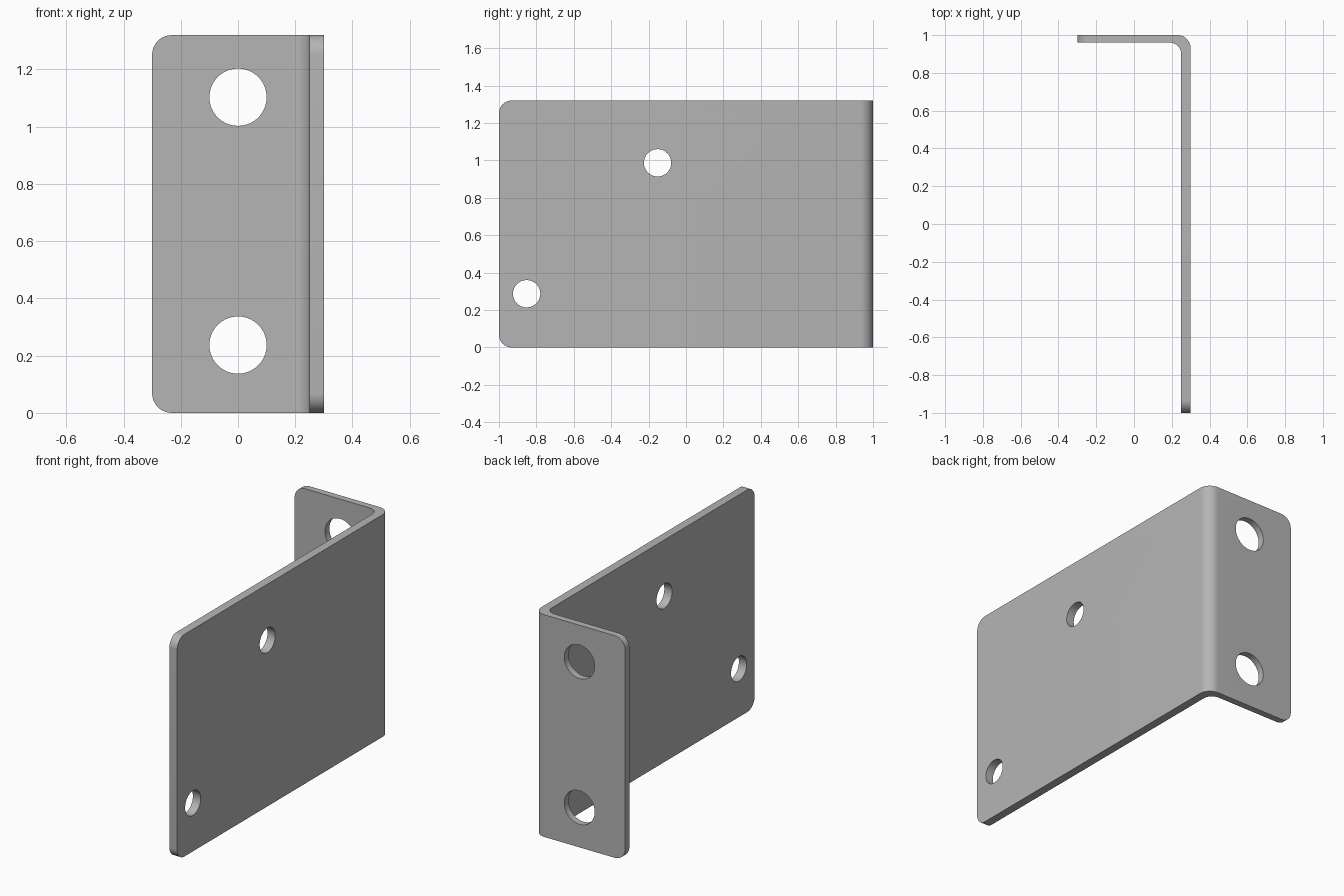
import bpy, bmesh
from math import sin, cos, pi

if "Cube" in bpy.data.objects:
    bpy.data.objects.remove(bpy.data.objects["Cube"])

HEIGHT = 1.32
X_IN, Y_IN = 0.249, 0.960   # inner faces of the plate and the flange
SEG = 12


def arc(cx, cy, rx, ry, start, end):
    return [(cx + rx * cos(start + (end - start) * i / SEG),
             cy + ry * sin(start + (end - start) * i / SEG)) for i in range(SEG + 1)]


# L-shaped bent sheet, drawn from above
profile = [(-0.3, Y_IN), (-0.3, 1.0)]
profile += arc(0.23, 0.93, 0.07, 0.07, pi / 2, 0)
profile += [(0.3, -1.0), (X_IN, -1.0)]
profile += arc(X_IN - 0.06, Y_IN - 0.055, 0.06, 0.055, 0, pi / 2)

bm = bmesh.new()
base = bm.faces.new([bm.verts.new((x, y, 0)) for x, y in profile])
ext = bmesh.ops.extrude_face_region(bm, geom=[base])
bmesh.ops.translate(bm, vec=(0, 0, HEIGHT),
                    verts=[v for v in ext["geom"] if isinstance(v, bmesh.types.BMVert)])

# Rounded corners at the two free ends
corners = [e for e in bm.edges
           if abs(e.verts[0].co.z - e.verts[1].co.z) < 1e-4
           and (all(abs(v.co.x + 0.3) < 1e-4 for v in e.verts)
                or all(abs(v.co.y + 1) < 1e-4 for v in e.verts))]
bmesh.ops.bevel(bm, geom=corners, offset=0.068, offset_type='OFFSET',
                segments=10, profile=0.5, affect='EDGES')
bmesh.ops.recalc_face_normals(bm, faces=bm.faces)
mesh = bpy.data.meshes.new("bracket")
bm.to_mesh(mesh)
bm.free()
bracket = bpy.data.objects.new("bracket", mesh)
bpy.context.collection.objects.link(bracket)

# Dark grey metal
metal = bpy.data.materials.new("dark_grey_metal")
metal.diffuse_color = (0.46, 0.46, 0.46, 1)
metal.use_nodes = True
metal.node_tree.nodes["Principled BSDF"].inputs["Base Color"].default_value = metal.diffuse_color
mesh.materials.append(metal)


def drill(location, radius, rotation):
    bpy.ops.mesh.primitive_cylinder_add(vertices=64, radius=radius, depth=0.2,
                                        location=location, rotation=rotation)
    cutter = bpy.context.object
    cutter.name = "hole_cutter"
    cutter.hide_render = True
    cutter.data.materials.append(metal)
    mod = bracket.modifiers.new("hole", 'BOOLEAN')
    mod.operation = 'DIFFERENCE'
    mod.solver = 'EXACT'
    mod.object = cutter
    bpy.context.view_layer.objects.active = bracket
    bpy.ops.object.modifier_apply(modifier=mod.name)
    bpy.data.objects.remove(cutter)


# Flange holes
for z in (0.237, 1.103):
    drill((0, 0.98, z), 0.1, (pi / 2, 0, 0))
# Plate holes
for y, z in ((-0.152, 0.987), (-0.852, 0.287)):
    drill((0.275, y, z), 0.073, (0, pi / 2, 0))

bpy.ops.object.select_all(action='DESELECT')
bracket.select_set(True)
bpy.context.view_layer.objects.active = bracket
bpy.ops.object.shade_smooth_by_angle()
